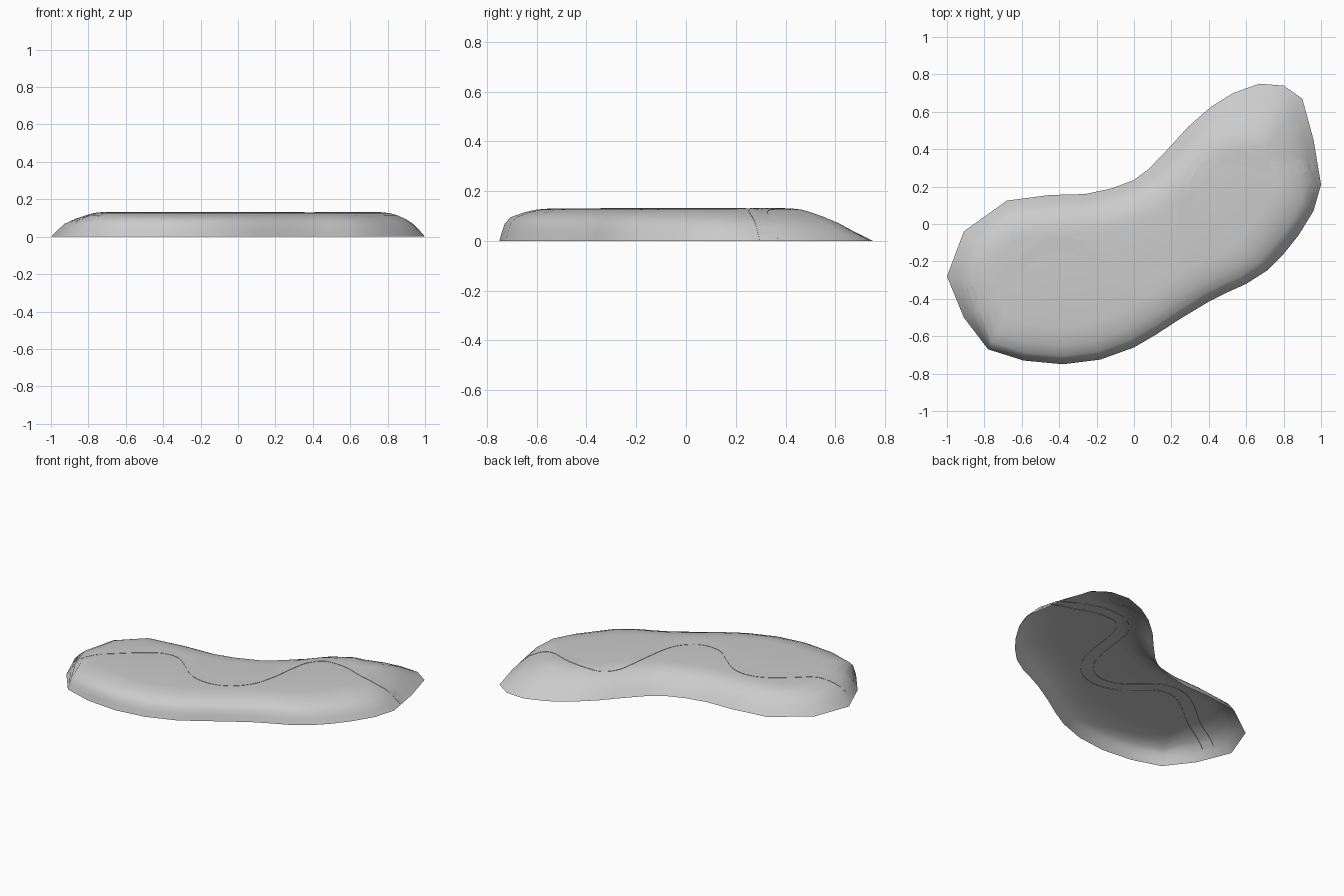
import bpy, bmesh
from mathutils import Vector
from mathutils.bvhtree import BVHTree
from mathutils.geometry import intersect_point_line

if "Cube" in bpy.data.objects:
    bpy.data.objects.remove(bpy.data.objects["Cube"])

# Ground outline of the mound, clockwise from the left tip
OUTLINE = [(-1, -.28), (-.91, -.04), (-.68, .125), (-.45, .155), (-.26, .16), (-.12, .19),
           (0, .235), (.08, .295), (.19, .41), (.29, .52), (.41, .625), (.53, .70),
           (.67, .75), (.80, .74), (.90, .67), (.96, .45), (1, .21), (.96, .07),
           (.88, -.06), (.80, -.16), (.71, -.25), (.60, -.32), (.5, -.365), (.4, -.415),
           (.25, -.505), (.12, -.59), (0, -.66), (-.18, -.725), (-.38, -.75),
           (-.59, -.73), (-.78, -.67), (-.91, -.5)]
SPINE = [Vector(p) for p in [(-.62, -.32), (-.3, -.3), (.1, -.17), (.42, .08), (.64, .32)]]
HEIGHTS = [0, .035, .07, .095, .115, .126, .13]
# Distance in from the edge at each height
FRONT = [0, .01, .022, .045, .1, .15, .2]
BACK = [0, .025, .055, .085, .125, .17, .22]
BACK_TIP = [0, .07, .135, .195, .255, .295, .335]
ENDS = [0, .035, .075, .13, .19, .24, .29]

grey = bpy.data.materials.new("grey")
grey.diffuse_color = (.54, .54, .54, 1)
grey.use_nodes = True
grey.node_tree.nodes["Principled BSDF"].inputs["Base Color"].default_value = grey.diffuse_color


def nearest_on_spine(p):
    best = None
    for a, b in zip(SPINE, SPINE[1:]):
        q, t = intersect_point_line(p, a, b)
        q = a.lerp(b, min(1, max(0, t)))
        q = Vector((q.x, q.y))
        if best is None or (q - p).length < (best - p).length:
            best = q
    return best


def finish(bm, name, smooth):
    mesh = bpy.data.meshes.new(name)
    bm.to_mesh(mesh)
    mesh.materials.append(grey)
    ob = bpy.data.objects.new(name, mesh)
    bpy.context.collection.objects.link(ob)
    for f in mesh.polygons:
        f.use_smooth = smooth
    return ob


# Mound: open-bottomed shell of rings closing on a flat top
bm = bmesh.new()
rings = [[] for _ in HEIGHTS]
for xy in OUTLINE:
    p = Vector(xy)
    to_spine = nearest_on_spine(p) - p
    length = to_spine.length
    d = to_spine / length
    w = min(1, 1.5 * d.y * d.y)
    tip = min(1, max(0, (p.x - .3) / .3))
    for k, z in enumerate(HEIGHTS):
        side = FRONT[k] if d.y > 0 else BACK[k] * (1 - tip) + BACK_TIP[k] * tip
        inset = min(side * w + ENDS[k] * (1 - w), length * (.9 + .01 * k))
        q = p + d * inset
        rings[k].append(bm.verts.new((q.x, q.y, z)))
n = len(OUTLINE)
for lo, hi in zip(rings, rings[1:]):
    for i in range(n):
        j = (i + 1) % n
        bm.faces.new((lo[i], hi[i], hi[j], lo[j]))
top = bm.faces.new(rings[-1][::-1])
bmesh.ops.triangulate(bm, faces=[top])
for f in bm.faces:
    f.normal_update()
    if f.normal.z < 0:
        f.normal_flip()
surface = BVHTree.FromBMesh(bm)
finish(bm, "mound", True)
bm.free()

# Path: winding flat ribbon draped over the mound
PATH = [(-.91, -.39), (-.75, -.325), (-.62, -.22), (-.5, -.135), (-.4, -.105), (-.3, -.125),
        (-.2, -.2), (-.1, -.28), (.02, -.305), (.13, -.27), (.22, -.17), (.26, -.03),
        (.28, .12), (.31, .25), (.38, .34), (.48, .362), (.6, .348), (.72, .305),
        (.81, .29), (.89, .31), (.975, .332)]


def smooth_path(points, steps=5):
    pts = [Vector(p) for p in points]
    pts = [2 * pts[0] - pts[1]] + pts + [2 * pts[-1] - pts[-2]]
    out = []
    for a, b, c, d in zip(pts, pts[1:], pts[2:], pts[3:]):
        for s in range(steps):
            t = s / steps
            out.append(.5 * (2 * b + (c - a) * t + (2 * a - 5 * b + 4 * c - d) * t * t
                             + (3 * b - a - 3 * c + d) * t ** 3))
    return out + [pts[-2]]


bm = bmesh.new()
line = smooth_path(PATH)
previous = None
for i, p in enumerate(line):
    t = (line[min(i + 1, len(line) - 1)] - line[max(i - 1, 0)]).normalized()
    across = Vector((-t.y, t.x))
    row = []
    # side skirts dip just under the mound surface
    for off, lift in ((-.038, -.003), (-.038, .002), (0, .002), (.038, .002), (.038, -.003)):
        q = p + across * off
        hit = surface.ray_cast(Vector((q.x, q.y, 1)), Vector((0, 0, -1)))[0]
        z = hit.z if hit else .005
        row.append(bm.verts.new((q.x, q.y, max(0, z + lift))))
    if previous:
        for k in range(4):
            bm.faces.new((previous[k], row[k], row[k + 1], previous[k + 1]))
    previous = row
bmesh.ops.recalc_face_normals(bm, faces=bm.faces)
if sum(f.normal.z for f in bm.faces) < 0:
    bmesh.ops.reverse_faces(bm, faces=bm.faces)
finish(bm, "path", False)
bm.free()
